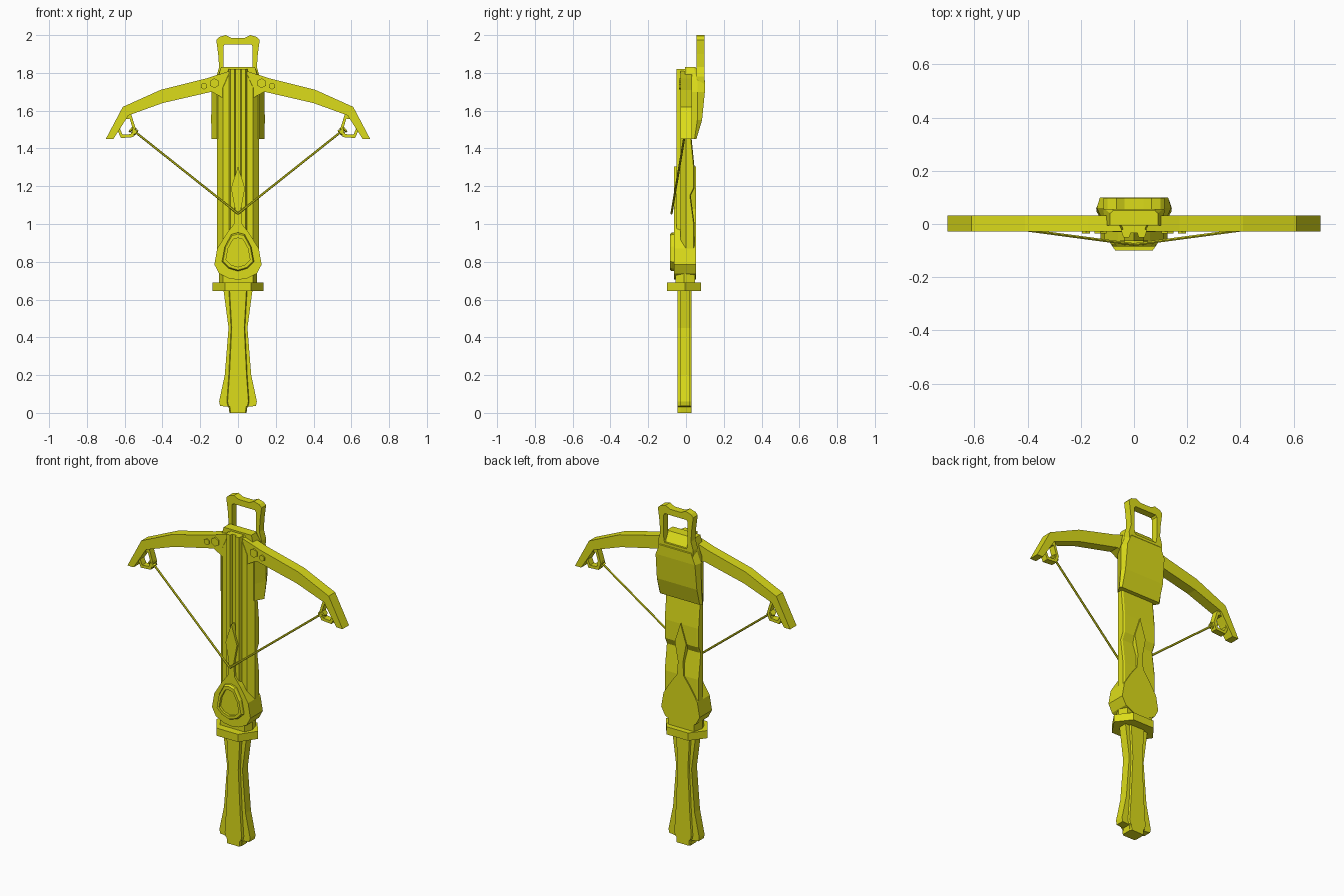
import bpy, bmesh
from mathutils import Vector

if "Cube" in bpy.data.objects:
    bpy.data.objects.remove(bpy.data.objects["Cube"])

mat = bpy.data.materials.new("yellow")
mat.diffuse_color = (0.72, 0.72, 0.01, 1)
mat.use_nodes = True
mat.node_tree.nodes["Principled BSDF"].inputs["Base Color"].default_value = mat.diffuse_color


def loft(name, rings, closed=False):
    """Skin equal-length rings of 3D points; cap the ends or close into a loop."""
    bm = bmesh.new()
    vs = [[bm.verts.new(p) for p in r] for r in rings]
    n = len(rings[0])
    pairs = list(zip(vs, vs[1:])) + ([(vs[-1], vs[0])] if closed else [])
    for a, b in pairs:
        for i in range(n):
            j = (i + 1) % n
            bm.faces.new((a[i], a[j], b[j], b[i]))
    if not closed:
        bm.faces.new(vs[0])
        bm.faces.new(vs[-1])
    bmesh.ops.recalc_face_normals(bm, faces=bm.faces)
    me = bpy.data.meshes.new(name)
    bm.to_mesh(me)
    bm.free()
    ob = bpy.data.objects.new(name, me)
    me.materials.append(mat)
    bpy.context.collection.objects.link(ob)
    return ob


def full(half):
    """Mirror a half outline across x = 0."""
    return half + [(-x, v) for x, v in reversed(half) if x > 0]


def at_y(pts, y):
    return [(x, y, z) for x, z in pts]


def at_z(pts, z, sx=1):
    return [(x * sx, y, z) for x, y in pts]


def scaled(pts, k, cx, cz):
    return [(cx + (x - cx) * k, cz + (z - cz) * k) for x, z in pts]


def rod(name, p, q, r, sides=6):
    p, q = Vector(p), Vector(q)
    bpy.ops.mesh.primitive_cylinder_add(vertices=sides, radius=r, depth=(q - p).length,
                                        location=(p + q) / 2)
    ob = bpy.context.object
    ob.rotation_euler = (q - p).to_track_quat('Z', 'Y').to_euler()
    ob.name = name
    ob.data.materials.append(mat)


# handle: flared grip with a raised central panel
rings = []
for z, w, f in [(0, .045, .04), (.032, .05, .042), (.037, .095, .05), (.06, .1, .055),
                (.2, .07, .045), (.45, .05, .033), (.66, .078, .045)]:
    rings.append(at_z(full([(f, -.045), (f + .004, -.03), (w, -.03),
                            (w, .02), (f + .004, .02), (f, .03)]), z))
loft("handle", rings)

# guard and collar
guard = [(.07, -.1), (.135, -.005), (.07, .08)]
loft("guard", [at_z(full(guard), z) for z in (.645, .69)])
loft("collar", [at_z(full([(.08, -.055), (.1, -.01), (.085, .048)]), z) for z in (.68, .79)])

# stock: chamfered front, stepped back
rings = []
for z, b, sx in [(.74, .045, .9), (.8, .045, 1), (1.0, .045, 1), (1.15, .025, 1), (1.19, .045, 1),
                 (1.3, .045, 1), (1.45, .03, 1), (1.72, .03, 1), (1.82, .03, .45)]:
    rings.append(at_z(full([(.05, -.03), (.08, -.03), (.11, .0), (.11, b - .005), (.1, b)]), z, sx))
loft("stock", rings)

# grooved rail along the front of the stock
rail = [(.012, -.033), (.018, -.05), (.04, -.05), (.05, -.02)]
loft("rail", [at_z(full(rail), z) for z in (.9, 1.82)])

# teardrop lock with spearhead, running through the stock
drop = [(0, .705), (.05, .712), (.1, .738), (.125, .785), (.11, .87), (.06, .95), (.022, 1.0),
        (.016, 1.08), (.037, 1.19), (0, 1.305)]
loft("lock", [at_y(full(drop), y) for y in (-.063, .052)])

# recessed front cap on the lock
cap = full([(0, .75), (.05, .765), (.085, .8), (.07, .88), (.035, .945), (0, .955)])
inner = scaled(cap, .75, 0, .84)
loft("lock_cap", [at_y(cap, -.05), at_y(cap, -.075), at_y(scaled(cap, .93, 0, .84), -.085),
                  at_y(inner, -.085), at_y(inner, -.07)])

# rear housing
rings = []
for z, w, b in [(1.45, .14, .055), (1.55, .142, .085), (1.7, .14, .1), (1.76, .115, .1),
                (1.83, .09, .05)]:
    rings.append(at_z(full([(min(w, .11), -.005), (w, min(b - .01, .06)), (w - .012, b)]), z))
loft("rear_housing", rings)

# stirrup loop
outer = full([(.06, 1.72), (.11, 1.72), (.115, 1.78), (.1, 1.83), (.105, 1.9), (.115, 1.975),
              (.1, 1.99), (.065, 2.0), (.035, 1.985)])
hole = full([(.05, 1.78), (.07, 1.78), (.075, 1.79), (.078, 1.82), (.078, 1.88), (.078, 1.94),
             (.07, 1.95), (.06, 1.95), (.035, 1.95)])
loft("stirrup", [at_y(outer, .055), at_y(outer, .097), at_y(hole, .097), at_y(hole, .055)], True)

# bow limbs, bolts, string mounts and string on both sides
limb = [(.03, 1.815), (.17, 1.77), (.41, 1.71), (.61, 1.62), (.7, 1.45), (.66, 1.45),
        (.58, 1.575), (.4, 1.64), (.14, 1.70), (.03, 1.64)]
mount = [(.565, 1.58), (.6, 1.575), (.64, 1.5), (.62, 1.455), (.555, 1.46), (.54, 1.5)]
for side, s in (("right", 1), ("left", -1)):
    flip = lambda pts: [(s * x, z) for x, z in pts]
    loft("limb_" + side, [at_y(flip(limb), y) for y in (-.028, .032)])
    for i, (x, z, r) in enumerate([(.125, 1.745, .026), (.18, 1.73, .018)]):
        rod(f"bolt_{side}_{i}", (s * x, -.02, z), (s * x, -.036, z), r)
    m, h = flip(mount), flip(scaled(mount, .68, .592, 1.51))
    loft("string_mount_" + side,
         [at_y(m, -.018), at_y(m, .02), at_y(h, .02), at_y(h, -.018)], True)
    a, b = Vector((s * .56, -.002, 1.5)), Vector((0, -.077, 1.055))
    rod("string_" + side, a, b, .006)
    d = (b - a).normalized()
    for i in range(3):
        p = a + d * (i * .014 - .008)
        rod(f"string_wrap_{side}_{i}", p, p + d * .009, .021 - .002 * i)
